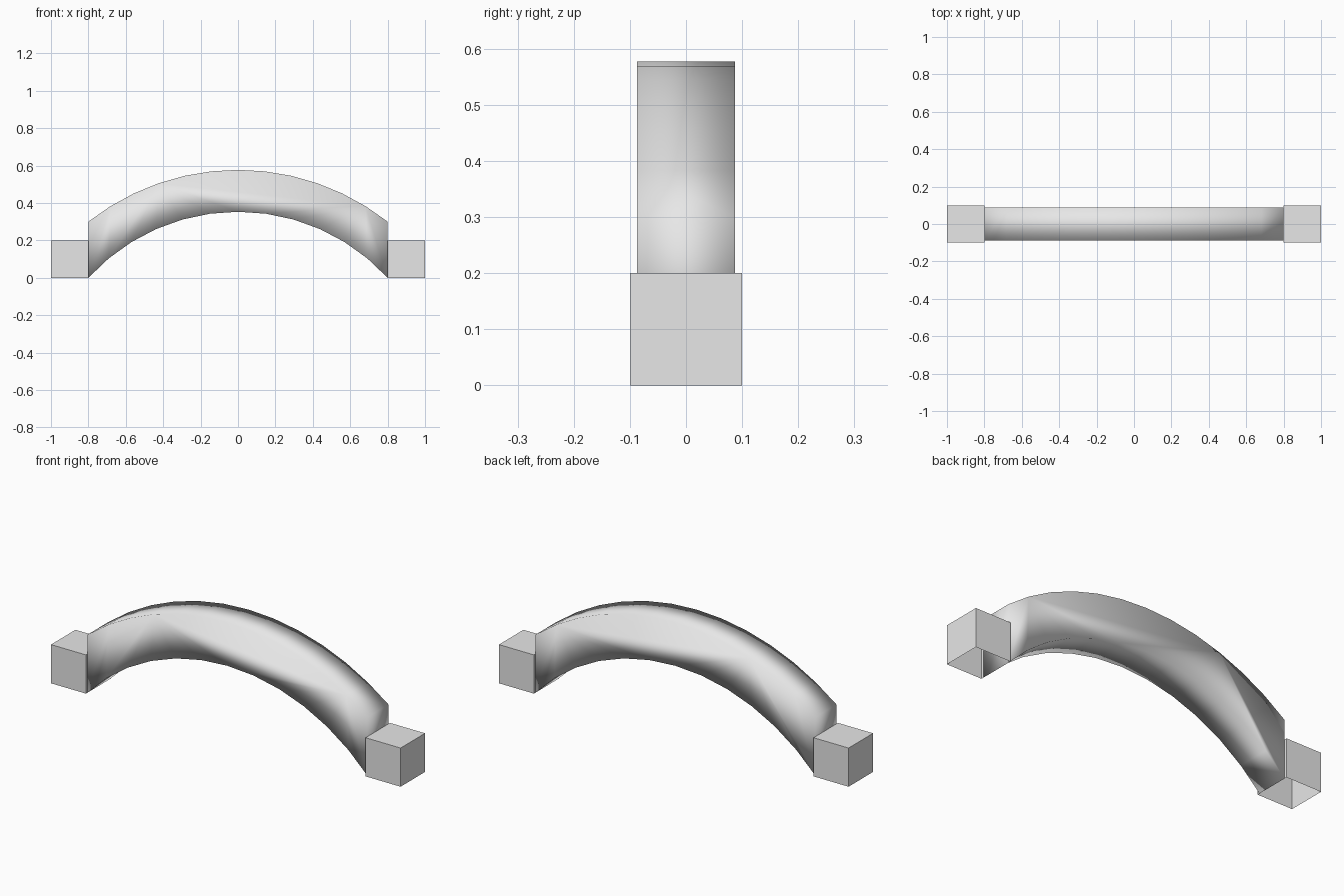
import bpy, bmesh, math

cube = bpy.data.objects.get("Cube")
if cube:
    bpy.data.objects.remove(cube, do_unlink=True)

# One plain grey for the whole model
grey = bpy.data.materials.new("light_grey")
grey.use_nodes = True
colour = (0.8, 0.8, 0.8, 1)
grey.diffuse_color = colour
grey.node_tree.nodes["Principled BSDF"].inputs["Base Color"].default_value = colour

HALF_SPAN = 0.8
SEGMENTS = 12


def arc(spring, crown):
    """Circular arc from left to right through the spring and crown heights."""
    rise = crown - spring
    radius = (HALF_SPAN ** 2 + rise ** 2) / (2 * rise)
    sweep = math.asin(HALF_SPAN / radius)
    points = []
    for i in range(SEGMENTS + 1):
        a = sweep * (2 * i / SEGMENTS - 1)
        points.append((radius * math.sin(a), crown - radius * (1 - math.cos(a))))
    return points


def add_object(name, bm, smooth=False):
    bmesh.ops.recalc_face_normals(bm, faces=bm.faces)
    for face in bm.faces:
        face.smooth = smooth
    mesh = bpy.data.meshes.new(name)
    bm.to_mesh(mesh)
    bm.free()
    mesh.materials.append(grey)
    obj = bpy.data.objects.new(name, mesh)
    bpy.context.collection.objects.link(obj)
    return obj


# Arch: closed profile between two arcs, extruded across the depth
DEPTH = 0.174
bm = bmesh.new()
profile = arc(0.3, 0.577) + arc(0.0, 0.353)[::-1]
side = bm.faces.new([bm.verts.new((x, -DEPTH / 2, z)) for x, z in profile])
result = bmesh.ops.extrude_face_region(bm, geom=[side], use_keep_orig=True)
back = [v for v in result["geom"] if isinstance(v, bmesh.types.BMVert)]
bmesh.ops.translate(bm, verts=back, vec=(0, DEPTH, 0))
add_object("arch", bm, smooth=True)

# Footing blocks, hollow and open underneath
SIZE = 0.2
for name, sign in (("left_footing", 1), ("right_footing", -1)):
    bm = bmesh.new()
    bmesh.ops.create_cube(bm, size=SIZE)
    bmesh.ops.translate(bm, verts=bm.verts,
                        vec=(sign * (HALF_SPAN + SIZE / 2), 0, SIZE / 2))
    bottom = [f for f in bm.faces if f.calc_center_median().z < SIZE / 4]
    bmesh.ops.delete(bm, geom=bottom, context='FACES_ONLY')
    add_object(name, bm)
